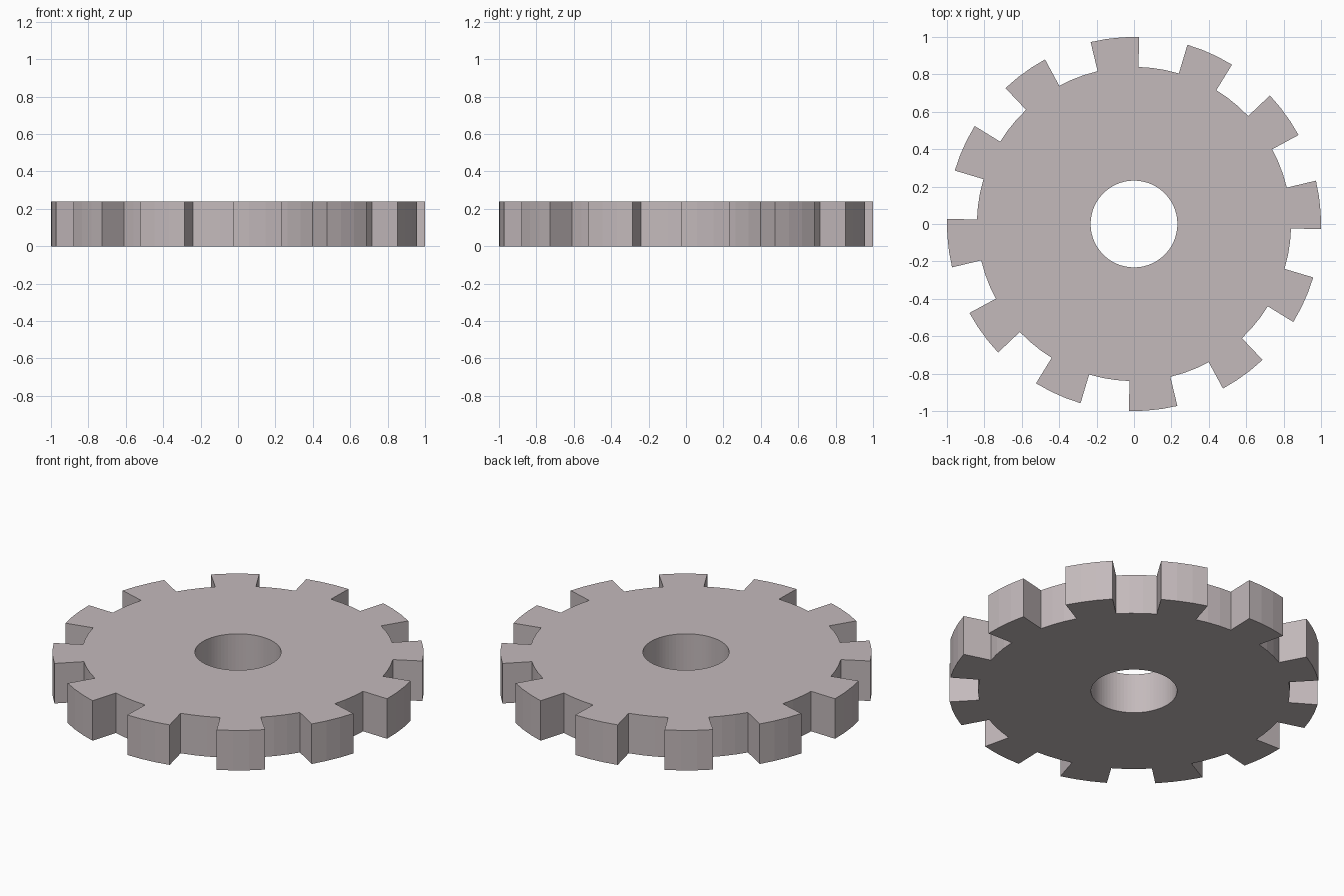
import bpy, bmesh
from math import cos, sin, radians

if "Cube" in bpy.data.objects:
    bpy.data.objects.remove(bpy.data.objects["Cube"])

TEETH, STEPS = 12, 3                 # facets per tooth and per gap
TIP, ROOT, BORE, HEIGHT = 1.0, 0.84, 0.232, 0.238
START = -1.6                         # angle of the first tooth flank
N = TEETH * 2 * STEPS

bm = bmesh.new()


def ring(radius):
    """Circle of vertices sharing the same angular steps."""
    angles = [radians(START + 360 * i / N) for i in range(N)]
    return [bm.verts.new((radius * cos(a), radius * sin(a), 0)) for a in angles]


bore, root, tip = ring(BORE), ring(ROOT), ring(TIP)

# Flat outline: disc around the bore, plus every other sector as a tooth
for i in range(N):
    j = (i + 1) % N
    bm.faces.new((bore[i], root[i], root[j], bore[j]))
    if (i // STEPS) % 2 == 0:
        bm.faces.new((root[i], tip[i], tip[j], root[j]))
bmesh.ops.delete(bm, geom=[v for v in bm.verts if not v.link_faces], context='VERTS')

# Raise the outline into a solid gear
result = bmesh.ops.extrude_face_region(bm, geom=bm.faces[:], use_keep_orig=True)
top = [g for g in result["geom"] if isinstance(g, bmesh.types.BMVert)]
bmesh.ops.translate(bm, verts=top, vec=(0, 0, HEIGHT))
bmesh.ops.recalc_face_normals(bm, faces=bm.faces[:])

mesh = bpy.data.meshes.new("gear_wheel")
bm.to_mesh(mesh)
bm.free()
gear = bpy.data.objects.new("gear_wheel", mesh)
bpy.context.collection.objects.link(gear)

# Slightly pinkish grey surface
mat = bpy.data.materials.new("warm_grey")
mat.diffuse_color = (0.55, 0.49, 0.50, 1)
mat.use_nodes = True
mat.node_tree.nodes["Principled BSDF"].inputs["Base Color"].default_value = mat.diffuse_color
mesh.materials.append(mat)
